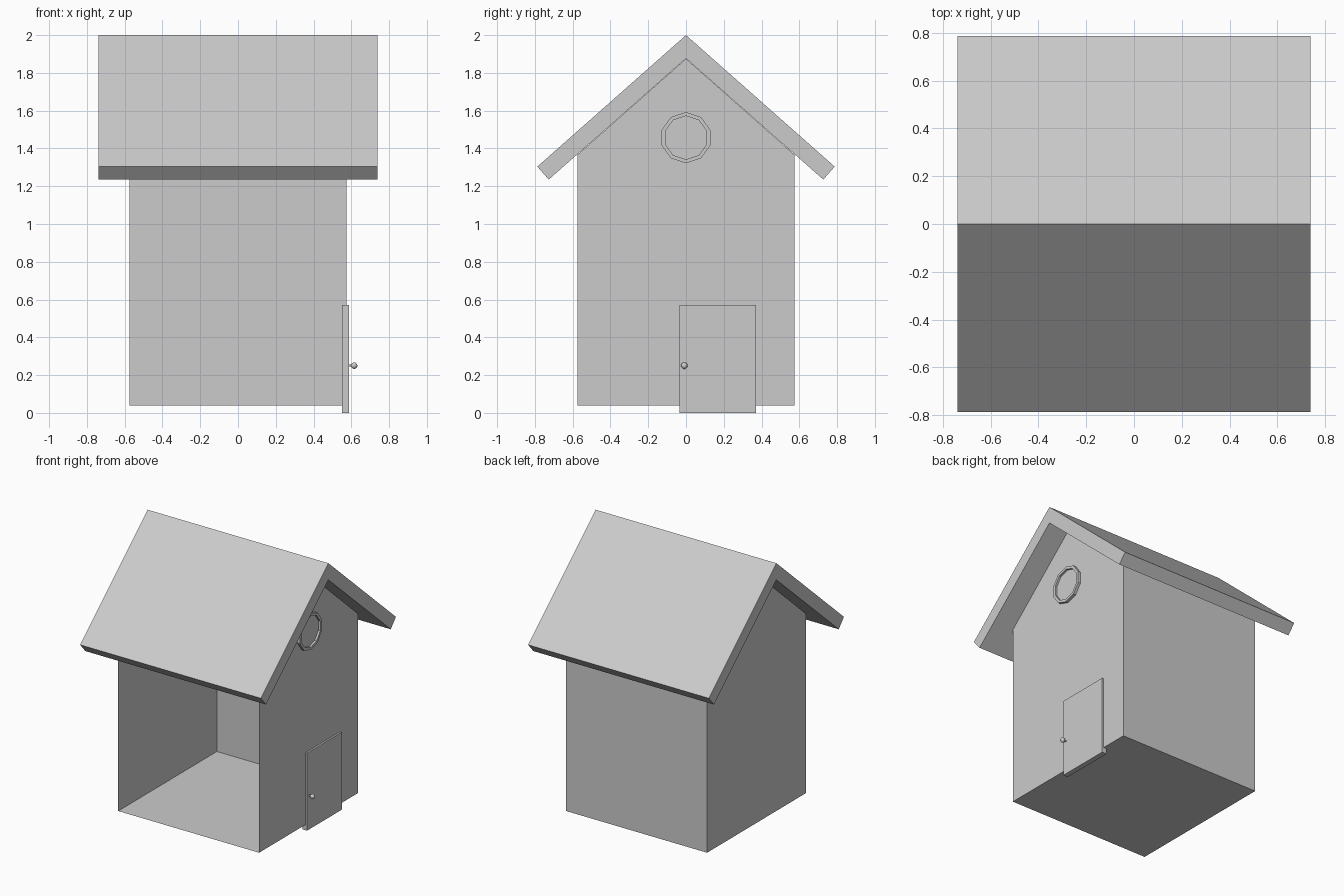
import bpy, bmesh, math
from mathutils import Matrix

if "Cube" in bpy.data.objects:
    bpy.data.objects.remove(bpy.data.objects["Cube"])

W = 0.575            # half width of the walls
WIN_Z = 1.457        # window centre height


def make(name, bm):
    bmesh.ops.recalc_face_normals(bm, faces=bm.faces)
    me = bpy.data.meshes.new(name)
    bm.to_mesh(me)
    bm.free()
    ob = bpy.data.objects.new(name, me)
    bpy.context.collection.objects.link(ob)
    return ob


def prism(profile, x0, x1):
    """Closed solid: (y, z) profile extruded along x."""
    bm = bmesh.new()
    f = bm.faces.new([bm.verts.new((x0, y, z)) for y, z in profile])
    ext = bmesh.ops.extrude_face_region(bm, geom=[f], use_keep_orig=True)
    vs = [v for v in ext["geom"] if isinstance(v, bmesh.types.BMVert)]
    bmesh.ops.translate(bm, verts=vs, vec=(x1 - x0, 0, 0))
    bmesh.ops.recalc_face_normals(bm, faces=bm.faces)
    return bm


def outer_face(bm):
    return max(bm.faces, key=lambda f: f.calc_center_median().x)


def ngon(r, n=10):
    """Regular (y, z) outline around the window centre, corner at the top."""
    return [(r * math.sin(2 * math.pi * i / n), WIN_Z + r * math.cos(2 * math.pi * i / n))
            for i in range(n)]


# Thin walls and floor: gabled shell, open at the front and under the roof
bm = prism([(-W, 0.04), (W, 0.04), (W, 1.366), (0, 1.875), (-W, 1.366)], -W, W)
bm.normal_update()
bmesh.ops.delete(bm, geom=[f for f in bm.faces if f.normal.y < -0.99 or f.normal.z > 0.3],
                 context='FACES_ONLY')
make("house_walls", bm)

# Roof: one folded slab
make("roof", prism([(0, 2.0), (0.787, 1.304), (0.727, 1.235), (0, 1.877),
                    (-0.727, 1.235), (-0.787, 1.304)], -0.738, 0.738))

# Door with a flush panel
bm = prism([(-0.035, 0), (0.37, 0), (0.37, 0.572), (-0.035, 0.572)], 0.55, 0.588)
face = outer_face(bm)
bmesh.ops.inset_region(bm, faces=[face], thickness=0.058, depth=0)
make("door", bm)

# Door knob and stem
bm = bmesh.new()
bmesh.ops.create_uvsphere(bm, u_segments=16, v_segments=10, radius=0.017,
                          matrix=Matrix.Translation((0.615, -0.009, 0.25)))
bmesh.ops.create_cone(bm, cap_ends=True, segments=10, radius1=0.006, radius2=0.006, depth=0.03,
                      matrix=Matrix.Translation((0.595, -0.009, 0.25)) @ Matrix.Rotation(math.pi / 2, 4, 'Y'))
knob = make("door_knob", bm)
for p in knob.data.polygons:
    p.use_smooth = True

# Round window: ten-sided frame with a recessed pane
bm = prism(ngon(0.135), 0.56, 0.595)
face = outer_face(bm)
bmesh.ops.inset_region(bm, faces=[face], thickness=0.02, depth=0)
ext = bmesh.ops.extrude_face_region(bm, geom=[face])
bmesh.ops.translate(bm, vec=(-0.015, 0, 0),
                    verts=[v for v in ext["geom"] if isinstance(v, bmesh.types.BMVert)])
if face.is_valid:
    bmesh.ops.delete(bm, geom=[face], context='FACES_ONLY')
make("round_window", bm)
